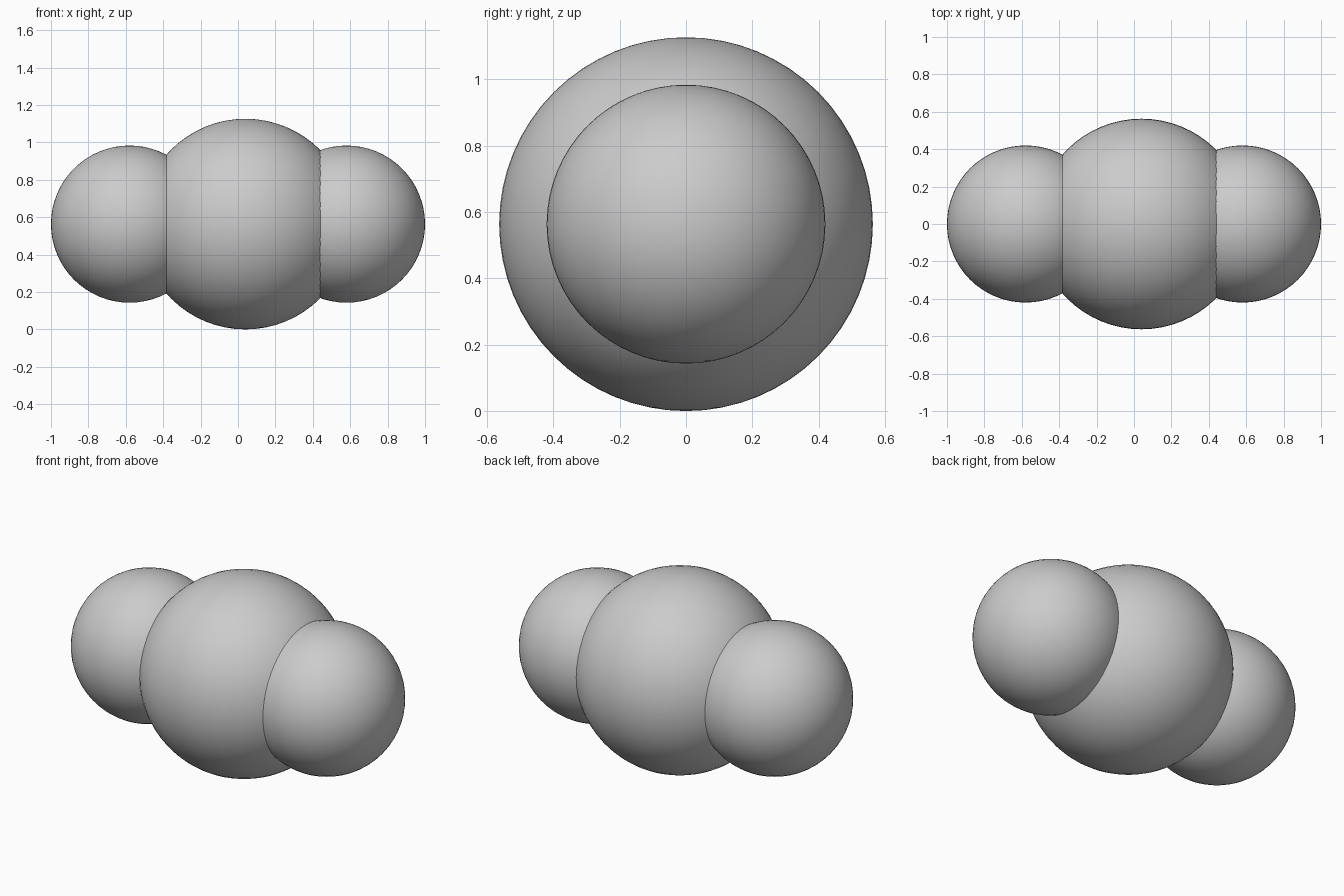
import bpy

# Remove the default cube
cube = bpy.data.objects.get("Cube")
if cube:
    bpy.data.objects.remove(cube, do_unlink=True)

# Single grey finish
grey = bpy.data.materials.new("grey")
grey.use_nodes = True
colour = (0.6, 0.6, 0.6, 1)
grey.diffuse_color = colour
grey.node_tree.nodes["Principled BSDF"].inputs["Base Color"].default_value = colour

CENTRE_Z = 0.563


def ball(name, x, radius):
    """Smooth sphere on the shared horizontal axis."""
    bpy.ops.mesh.primitive_uv_sphere_add(
        segments=64, ring_count=32, radius=radius, location=(x, 0, CENTRE_Z))
    obj = bpy.context.object
    obj.name = name
    obj.data.name = name
    obj.data.materials.append(grey)
    bpy.ops.object.shade_smooth()
    return obj


# Large middle ball, slightly off centre, with an equal ball at each end
ball("middle_ball", 0.04, 0.563)
for name, side in (("left_ball", 1), ("right_ball", -1)):
    ball(name, side * 0.58, 0.42)
